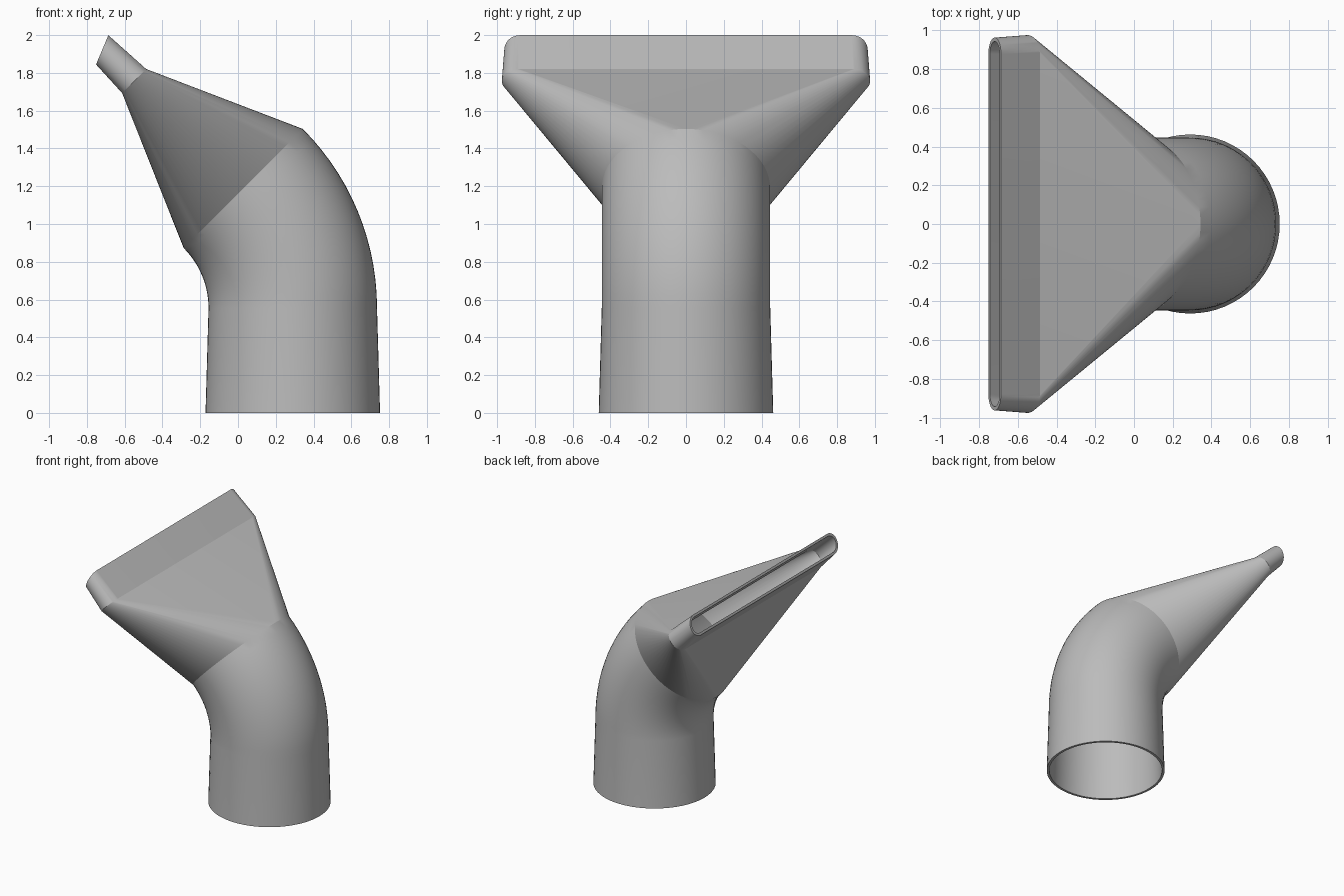
import bpy, bmesh
from math import sin, cos, pi, radians
from mathutils import Vector

cube = bpy.data.objects.get("Cube")
if cube:
    bpy.data.objects.remove(cube)

HALF = 32          # segments in each half round
WALL = 0.02        # wall thickness
BEND_X, BEND_Z, BEND_R = -0.605, 0.555, 0.895

# Each section: centre x, centre z, tilt in degrees, half thickness, half width
sections = [(0.29, 0, 0, 0.462, 0.462)]
STEPS = 14
for i in range(STEPS + 1):                      # bent pipe
    a = 45 * i / STEPS
    sections.append((BEND_X + BEND_R * cos(radians(a)),
                     BEND_Z + BEND_R * sin(radians(a)), a, 0.446, 0.446))
sections.append((-0.55, 1.757, 45, 0.09, 0.975))       # end of the funnel
sections.append((-0.719, 1.922, 67.2, 0.084, 0.962))   # slanted slot mouth


def ring(bm, section, inset):
    """Stadium outline; it is a circle when width equals thickness."""
    x, z, tilt, thick, width = section
    up = Vector((cos(radians(tilt)), 0, sin(radians(tilt))))
    side = Vector((0, 1, 0))
    r, reach = thick - inset, width - thick
    verts = []
    for end in (1, -1):
        for i in range(HALF + 1):
            t = -pi / 2 + pi * i / HALF
            p = Vector((x, 0, z)) + end * (up * r * sin(t) + side * (r * cos(t) + reach))
            verts.append(bm.verts.new(p))
    return verts


# Outer skin up, inner skin back down, joined by the two rims
bm = bmesh.new()
rings = [ring(bm, s, 0) for s in sections]
rings += [ring(bm, s, WALL) for s in reversed(sections)]
for k, a in enumerate(rings):
    b = rings[(k + 1) % len(rings)]
    for i in range(len(a)):
        j = (i + 1) % len(a)
        bm.faces.new((a[i], a[j], b[j], b[i]))
bmesh.ops.remove_doubles(bm, verts=bm.verts, dist=1e-5)
bmesh.ops.recalc_face_normals(bm, faces=bm.faces)
mesh = bpy.data.meshes.new("slot_nozzle")
bm.to_mesh(mesh)
bm.free()

# Grey plastic
grey = bpy.data.materials.new("grey_plastic")
grey.use_nodes = True
grey.diffuse_color = (0.5, 0.5, 0.5, 1)
grey.node_tree.nodes["Principled BSDF"].inputs["Base Color"].default_value = (0.5, 0.5, 0.5, 1)
mesh.materials.append(grey)

nozzle = bpy.data.objects.new("slot_nozzle", mesh)
bpy.context.collection.objects.link(nozzle)
bpy.ops.object.select_all(action='DESELECT')
nozzle.select_set(True)
bpy.context.view_layer.objects.active = nozzle
bpy.ops.object.shade_smooth_by_angle(angle=radians(14))
